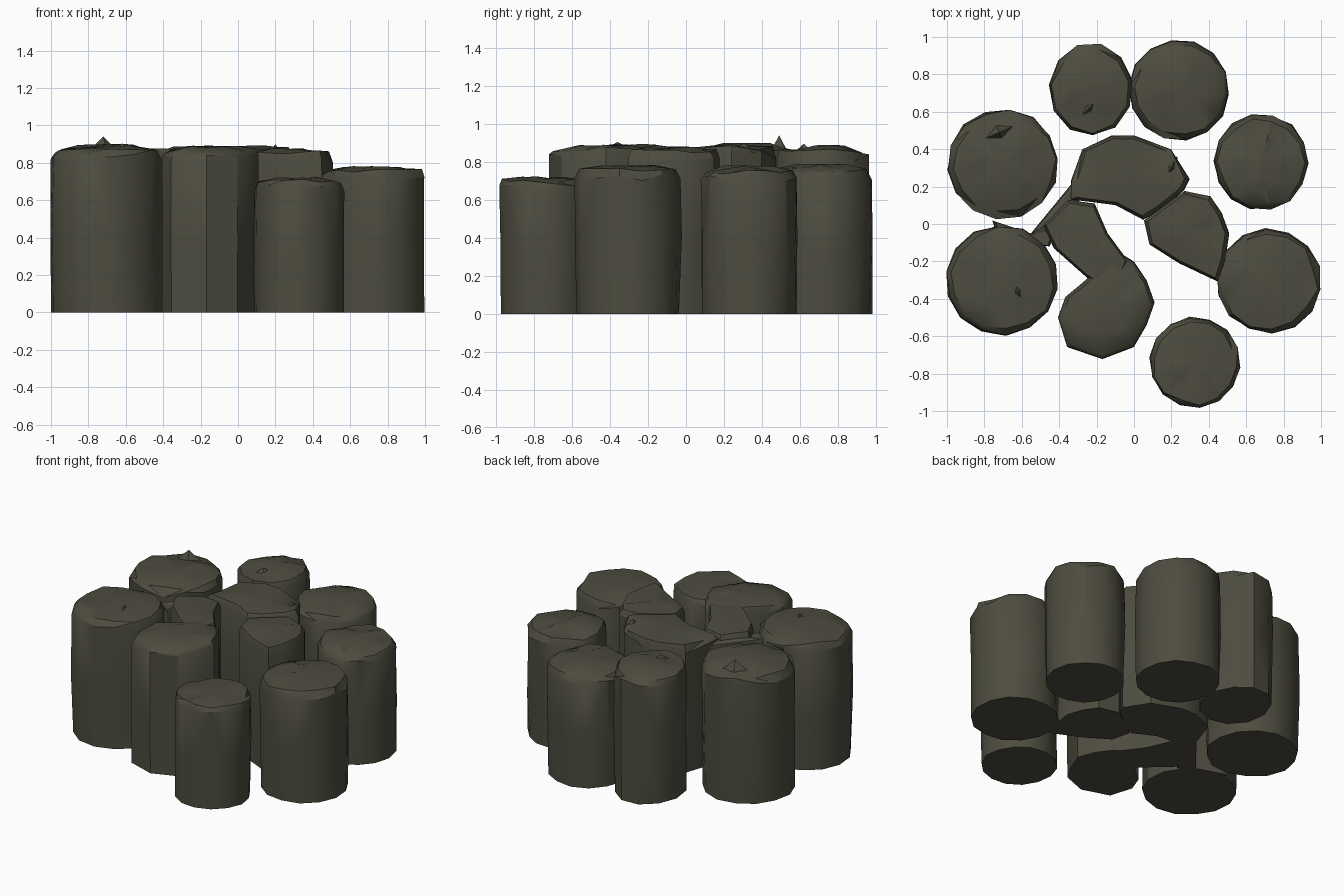
import bpy, bmesh, math, random
from mathutils import Vector

if "Cube" in bpy.data.objects:
    bpy.data.objects.remove(bpy.data.objects["Cube"])

random.seed(4)
stone = bpy.data.materials.new("dark olive basalt")
stone.diffuse_color = (0.075, 0.072, 0.050, 1)
stone.use_nodes = True
stone.node_tree.nodes["Principled BSDF"].inputs["Base Color"].default_value = stone.diffuse_color


def smooth(obj):
    bpy.ops.object.select_all(action='DESELECT')
    bpy.context.view_layer.objects.active = obj
    obj.select_set(True)
    bpy.ops.object.shade_smooth_by_angle(angle=math.radians(32))


def pillar(name, outline, centre, edge, peak, wobble=0.012):
    """Upright stone pillar with a worn rim and a low, chipped dome on top."""
    bm = bmesh.new()
    cx, cy = centre

    def ring(scale, z, dz, wob):
        verts = []
        for x, y in outline:
            s = scale + random.uniform(-wob, wob) / 0.25
            verts.append(bm.verts.new((cx + (x - cx) * s, cy + (y - cy) * s,
                                       z + random.uniform(-dz, dz))))
        return verts

    rings = [ring(0.975, 0.0, 0.0, wobble * 0.5),
             ring(0.99, edge * 0.5, 0.10, wobble * 0.5),
             ring(0.985, edge - 0.03, 0.02, wobble * 0.4),
             ring(0.90, edge + 0.005, 0.012, wobble),
             ring(0.50, (edge + peak) / 2 + 0.008, 0.012, wobble)]
    n = len(outline)
    for a, b in zip(rings, rings[1:]):
        for i in range(n):
            j = (i + 1) % n
            bm.faces.new((a[i], a[j], b[j], b[i]))
    tip = bm.verts.new((cx, cy, peak))
    for i in range(n):
        bm.faces.new((rings[-1][i], rings[-1][(i + 1) % n], tip))
    bm.faces.new(rings[0][::-1])
    bmesh.ops.recalc_face_normals(bm, faces=bm.faces)
    bmesh.ops.triangulate(bm, faces=bm.faces)
    me = bpy.data.meshes.new(name)
    bm.to_mesh(me)
    bm.free()
    me.materials.append(stone)
    obj = bpy.data.objects.new(name, me)
    bpy.context.collection.objects.link(obj)
    smooth(obj)


def round_pillar(name, cx, cy, rx, ry, edge, peak, n=14):
    turn = random.random()
    pts = []
    for i in range(n):
        a = 2 * math.pi * (i + turn) / n
        pts.append((cx + rx * 1.02 * math.cos(a), cy + ry * 1.02 * math.sin(a)))
    pillar(name, pts, (cx, cy), edge, peak)


# Outer ring of pillars: centre x, y, radii, rim height, peak height
round_pillar("left_back_pillar", -0.70, 0.32, 0.295, 0.29, 0.86, 0.90)
round_pillar("left_front_pillar", -0.705, -0.30, 0.295, 0.29, 0.86, 0.89)
round_pillar("back_left_pillar", -0.23, 0.72, 0.22, 0.245, 0.85, 0.89, 11)
round_pillar("back_right_pillar", 0.24, 0.715, 0.265, 0.265, 0.75, 0.79)
round_pillar("right_back_pillar", 0.68, 0.33, 0.25, 0.255, 0.74, 0.78)
round_pillar("right_front_pillar", 0.72, -0.305, 0.28, 0.275, 0.75, 0.78)
round_pillar("front_pillar", 0.325, -0.74, 0.24, 0.24, 0.695, 0.715)

# Inner cluster of irregular, merged pillars
pillar("inner_front_pillar",
       [(-0.13, -0.12), (0.0, -0.2), (0.07, -0.3), (0.115, -0.42), (0.07, -0.54),
        (0.0, -0.66), (-0.17, -0.725), (-0.36, -0.66), (-0.41, -0.5),
        (-0.37, -0.39), (-0.25, -0.29)], (-0.14, -0.45), 0.86, 0.885, 0.005)
pillar("inner_left_pillar",
       [(-0.49, 0.0), (-0.35, 0.13), (-0.21, 0.11), (-0.14, -0.05), (-0.02, -0.21),
        (-0.1, -0.38), (-0.25, -0.29), (-0.43, -0.13)], (-0.27, -0.09), 0.86, 0.88, 0.004)
pillar("inner_back_pillar",
       [(-0.34, 0.23), (-0.28, 0.4), (-0.12, 0.475), (0.0, 0.475), (0.2, 0.4),
        (0.3, 0.24), (0.27, 0.18), (0.14, 0.07), (0.05, 0.02), (-0.1, 0.1),
        (-0.34, 0.13)], (-0.01, 0.27), 0.87, 0.89, 0.004)
pillar("inner_right_pillar",
       [(0.27, 0.18), (0.41, 0.15), (0.47, 0.06), (0.51, -0.05), (0.49, -0.2),
        (0.45, -0.31), (0.24, -0.21), (0.08, -0.11), (0.05, 0.02), (0.14, 0.09)],
       (0.28, -0.05), 0.85, 0.875, 0.004)

# Thin rock bridge between the left pillars and the inner cluster
pillar("rock_bridge", [(-0.76, 0.02), (-0.72, -0.1), (-0.45, -0.12), (-0.40, 0.0),
                       (-0.55, -0.05)], (-0.57, -0.07), 0.82, 0.83, 0.0)
pillar("inner_wedge", [(-0.56, -0.06), (-0.42, -0.06), (-0.28, 0.14), (-0.33, 0.22)],
       (-0.39, 0.05), 0.82, 0.83, 0.0)


# Loose chips standing proud of the tops
def chip(name, x, y, z, size, height, turn):
    bpy.ops.mesh.primitive_cone_add(vertices=4, radius1=size, depth=height,
                                    location=(x, y, z), rotation=(0, 0, turn))
    obj = bpy.context.object
    obj.name = name
    obj.scale = (1.0, 0.5, 1.0)
    obj.data.materials.append(stone)


chip("left_back_chip", -0.72, 0.49, 0.90, 0.09, 0.08, 0.4)
chip("inner_back_chip", 0.20, 0.30, 0.875, 0.07, 0.05, 1.1)
chip("left_front_chip", -0.62, -0.36, 0.885, 0.08, 0.04, 2.0)
chip("back_left_chip", -0.24, 0.62, 0.87, 0.08, 0.05, 0.8)
